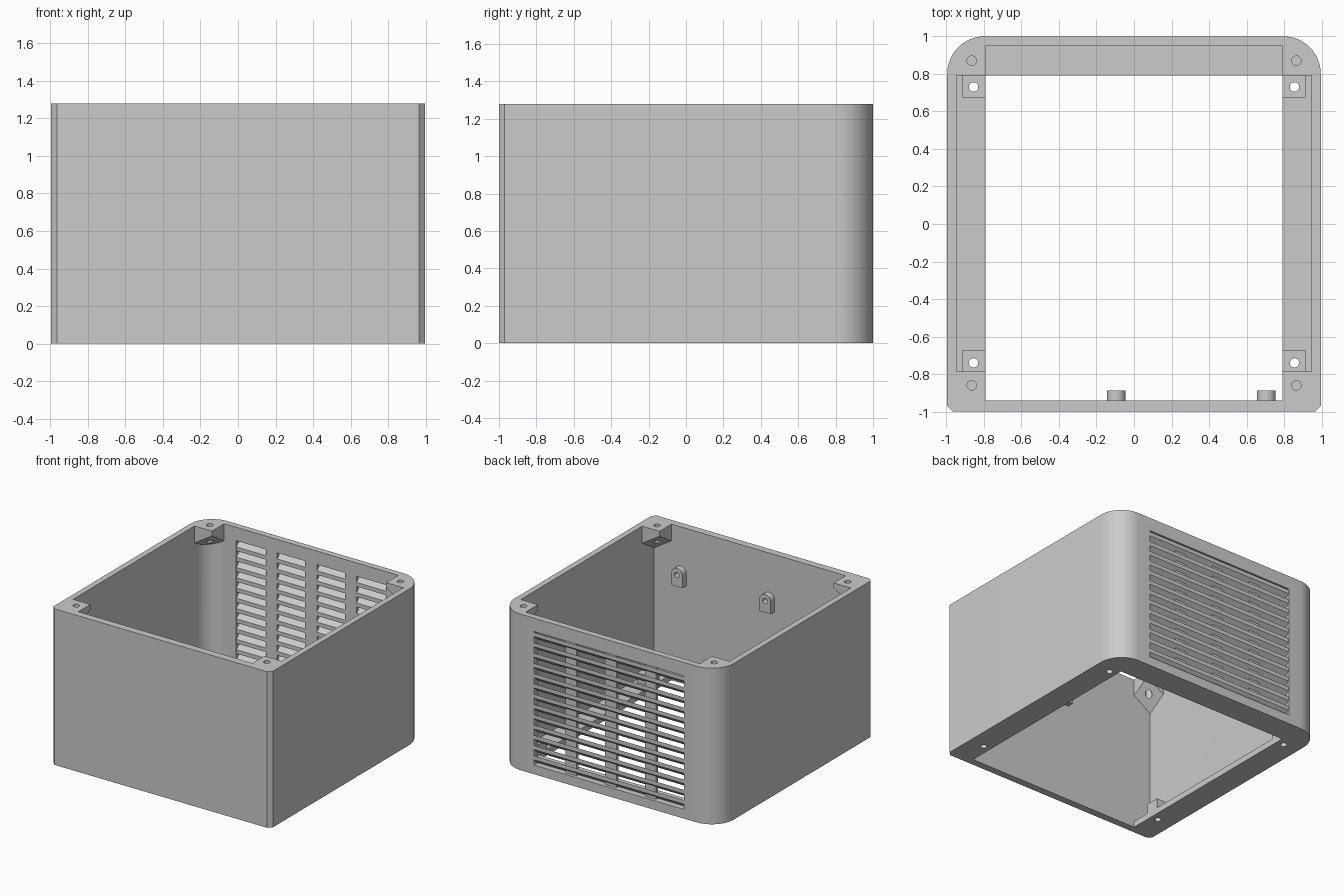
import bpy, bmesh, math
from mathutils import Matrix

if "Cube" in bpy.data.objects:
    bpy.data.objects.remove(bpy.data.objects["Cube"])

W, D, H = 0.995, 1.0, 1.28            # half width, half depth, height

grey = bpy.data.materials.new("matte_grey")
grey.diffuse_color = (0.6, 0.6, 0.6, 1)
grey.use_nodes = True
grey.node_tree.nodes["Principled BSDF"].inputs["Base Color"].default_value = grey.diffuse_color


def finish(name, bm):
    bmesh.ops.recalc_face_normals(bm, faces=bm.faces)
    me = bpy.data.meshes.new(name)
    bm.to_mesh(me)
    bm.free()
    ob = bpy.data.objects.new(name, me)
    bpy.context.collection.objects.link(ob)
    me.materials.append(grey)
    return ob


def prism(name, pts, z0, z1, matrix=None):
    """Extrude an xy outline from z0 to z1 (z0 may be a function of x, y)."""
    low = z0 if callable(z0) else (lambda x, y: z0)
    bm = bmesh.new()
    bot = [bm.verts.new((x, y, low(x, y))) for x, y in pts]
    top = [bm.verts.new((x, y, z1)) for x, y in pts]
    bm.faces.new(bot)
    bm.faces.new(top)
    n = len(pts)
    for i in range(n):
        j = (i + 1) % n
        bm.faces.new((bot[i], bot[j], top[j], top[i]))
    if matrix:
        bm.transform(matrix)
    return finish(name, bm)


def box(name, x0, x1, y0, y1, z0, z1):
    return prism(name, [(x0, y0), (x1, y0), (x1, y1), (x0, y1)], z0, z1)


def cylinder(name, x, y, r, z0, z1, matrix=None):
    pts = [(x + r * math.cos(a * math.tau / 24), y + r * math.sin(a * math.tau / 24))
           for a in range(24)]
    return prism(name, pts, z0, z1, matrix)


def cut(target, cutters):
    """Subtract the cutters, keep the result and delete the cutters."""
    for c in cutters:
        c.hide_render = True
        m = target.modifiers.new("cut", 'BOOLEAN')
        m.operation, m.solver, m.object = 'DIFFERENCE', 'EXACT', c
    bpy.context.view_layer.update()
    dg = bpy.context.evaluated_depsgraph_get()
    me = bpy.data.meshes.new_from_object(target.evaluated_get(dg))
    target.modifiers.clear()
    target.data = me
    for c in cutters:
        bpy.data.objects.remove(c)


def plan(w, y0, y1, r, chamfer):
    """Plan outline with round back corners and chamfered front corners."""
    pts = [(-w, y0 + chamfer), (-w + chamfer, y0), (w - chamfer, y0), (w, y0 + chamfer)]
    if chamfer == 0:
        pts = [(-w, y0), (w, y0)]
    for cx, start in ((w - r, 0), (-w + r, 90)):
        for i in range(13):
            a = math.radians(start + i * 7.5)
            pts.append((cx + r * math.cos(a), y1 - r + r * math.sin(a)))
    return pts


# Cavity: leaves the floor ledge, the sloped top corner tabs and floor pads
cavity = prism("cavity", plan(0.947, -0.94, 0.948, 0.15, 0), 0.05, 1.4)
keep = []
for sx in (-1, 1):
    for sy, ya in ((-1, 0.785), (1, 0.79)):
        xa = 0.79
        corner = [(sx * x, sy * y) for x, y in ((xa, ya), (1.1, ya), (1.1, 1.1), (xa, 1.1))]
        keep.append(prism("tab", corner,
                          lambda x, y, ya=ya: 1.24 - 0.63 * (abs(x) - 0.79 + abs(y) - ya), 1.5))
        y0, y1 = sorted((sy * (ya - 0.115), sy * ya))
        x0, x1 = sorted((sx * 0.79, sx * 0.915))
        keep.append(box("pad", x0, x1, y0, y1, 0.0, 0.13))
cut(cavity, keep)

# Housing shell: cavity, floor opening, vent window and screw holes
housing = prism("housing", plan(W, -D, D, 0.2, 0.03), 0, H)
cutters = [cavity,
           box("floor_opening", -0.79, 0.79, -0.94, 0.79, -0.1, 0.06),
           box("vent_window", -0.68, 0.68, 0.9, 1.1, 0.075, 1.17)]
for sx in (-1, 1):
    for y in (0.73, -0.74):
        cutters.append(cylinder("floor_hole", sx * 0.855, y, 0.025, -0.1, 0.3))
    for y in (0.87, -0.86):
        cutters.append(cylinder("tab_hole", sx * 0.865, y, 0.025, 0.9, 1.4))
cut(housing, cutters)

# Vent slats, tilted down towards the inside
N = 13
pitch = (1.17 - 0.075) / N
# local x, y, z become world y, z, x
side = Matrix(((0, 0, 1, 0), (1, 0, 0, 0), (0, 1, 0, 0), (0, 0, 0, 1)))
for i in range(N):
    z = 0.075 + pitch * i
    prism("vent_slat", [(0.95, z), (0.998, z + 0.042), (0.998, z + 0.075), (0.95, z + 0.033)],
          -0.685, 0.685, side)

# Upright bars behind the slats
for x in (-0.36, 0, 0.36):
    box("vent_bar", x - 0.05, x + 0.05, 0.949, 0.975, 0.07, 1.175)

# Arched mounting lugs on the inside of the front wall
stand = Matrix(((1, 0, 0, 0), (0, 0, 1, 0), (0, 1, 0, 0), (0, 0, 0, 1)))
for x in (-0.095, 0.705):
    arch = [(x - 0.05, 0.81), (x + 0.05, 0.81)]
    arch += [(x + 0.05 * math.cos(a * math.pi / 12), 0.91 + 0.05 * math.sin(a * math.pi / 12))
             for a in range(13)]
    lug = prism("mounting_lug", arch, -0.945, -0.888, stand)
    cut(lug, [cylinder("lug_hole", x, 0.905, 0.022, -0.935, -0.8, stand)])

# Smooth the rounded walls, keep the edges sharp
bpy.ops.object.select_all(action='DESELECT')
for ob in bpy.context.collection.objects:
    ob.select_set(True)
bpy.context.view_layer.objects.active = housing
bpy.ops.object.shade_smooth_by_angle(angle=math.radians(30))
